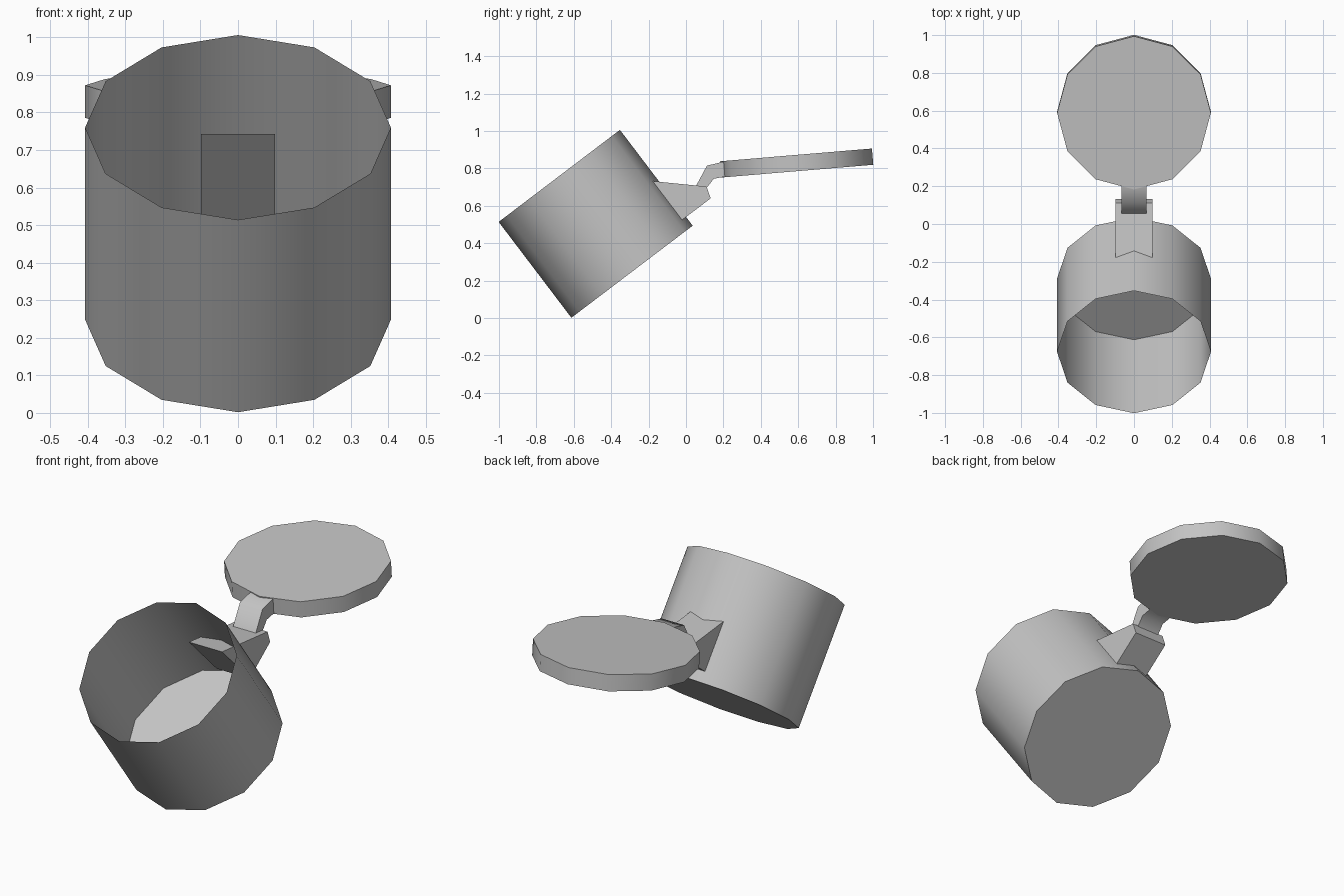
import bpy, bmesh, math
from mathutils import Matrix

old = bpy.data.objects.get("Cube")
if old:
    bpy.data.objects.remove(old, do_unlink=True)

RADIUS = 0.407

# One plain grey for every part
grey = bpy.data.materials.new("light_grey")
grey.use_nodes = True
colour = (0.55, 0.55, 0.55, 1)
grey.diffuse_color = colour
grey.node_tree.nodes["Principled BSDF"].inputs["Base Color"].default_value = colour


def finish(bm, name, smooth_angle):
    """Turn a bmesh into a named, shaded object."""
    mesh = bpy.data.meshes.new(name)
    bm.to_mesh(mesh)
    bm.free()
    mesh.materials.append(grey)
    obj = bpy.data.objects.new(name, mesh)
    bpy.context.collection.objects.link(obj)
    bpy.ops.object.select_all(action='DESELECT')
    obj.select_set(True)
    bpy.context.view_layer.objects.active = obj
    bpy.ops.object.shade_smooth_by_angle(angle=math.radians(smooth_angle))
    return obj


def tilted_drum(name, centre, depth, tilt, open_top=False):
    """Twelve-sided cylinder leaning towards the front."""
    bm = bmesh.new()
    bmesh.ops.create_cone(bm, cap_ends=True, segments=12, radius1=RADIUS,
                          radius2=RADIUS, depth=depth)
    if open_top:
        bm.faces.ensure_lookup_table()
        top = [f for f in bm.faces if f.normal.z > 0.9]
        bmesh.ops.delete(bm, geom=top, context='FACES_ONLY')
    place = Matrix.Translation(centre) @ Matrix.Rotation(math.radians(tilt), 4, 'X')
    bmesh.ops.transform(bm, matrix=place, verts=bm.verts)
    return finish(bm, name, 31)


def side_profile(name, points, half_width, smooth_angle):
    """Extrude a (y, z) outline across x."""
    bm = bmesh.new()
    face = bm.faces.new([bm.verts.new((-half_width, y, z)) for y, z in points])
    ext = bmesh.ops.extrude_face_region(bm, geom=[face])
    moved = [g for g in ext["geom"] if isinstance(g, bmesh.types.BMVert)]
    bmesh.ops.translate(bm, verts=moved, vec=(2 * half_width, 0, 0))
    bmesh.ops.recalc_face_normals(bm, faces=bm.faces)
    return finish(bm, name, smooth_angle)


# Open thin-walled cup and its flipped-back lid
tilted_drum("cup", (0, -0.483, 0.504), 0.643, 37.2, open_top=True)
tilted_drum("lid", (0, 0.592, 0.829), 0.087, 4.8)

# Wedge-shaped hinge block pushed through the cup wall
side_profile("hinge_block",
             [(-0.275, 0.742), (0.11, 0.703), (0.132, 0.64), (-0.04, 0.51)],
             0.098, 30)

# Bent arm from the block to the lid
side_profile("lid_arm",
             [(0.05, 0.70), (0.112, 0.815), (0.2, 0.836), (0.215, 0.757),
              (0.148, 0.745), (0.11, 0.695)],
             0.067, 50)
